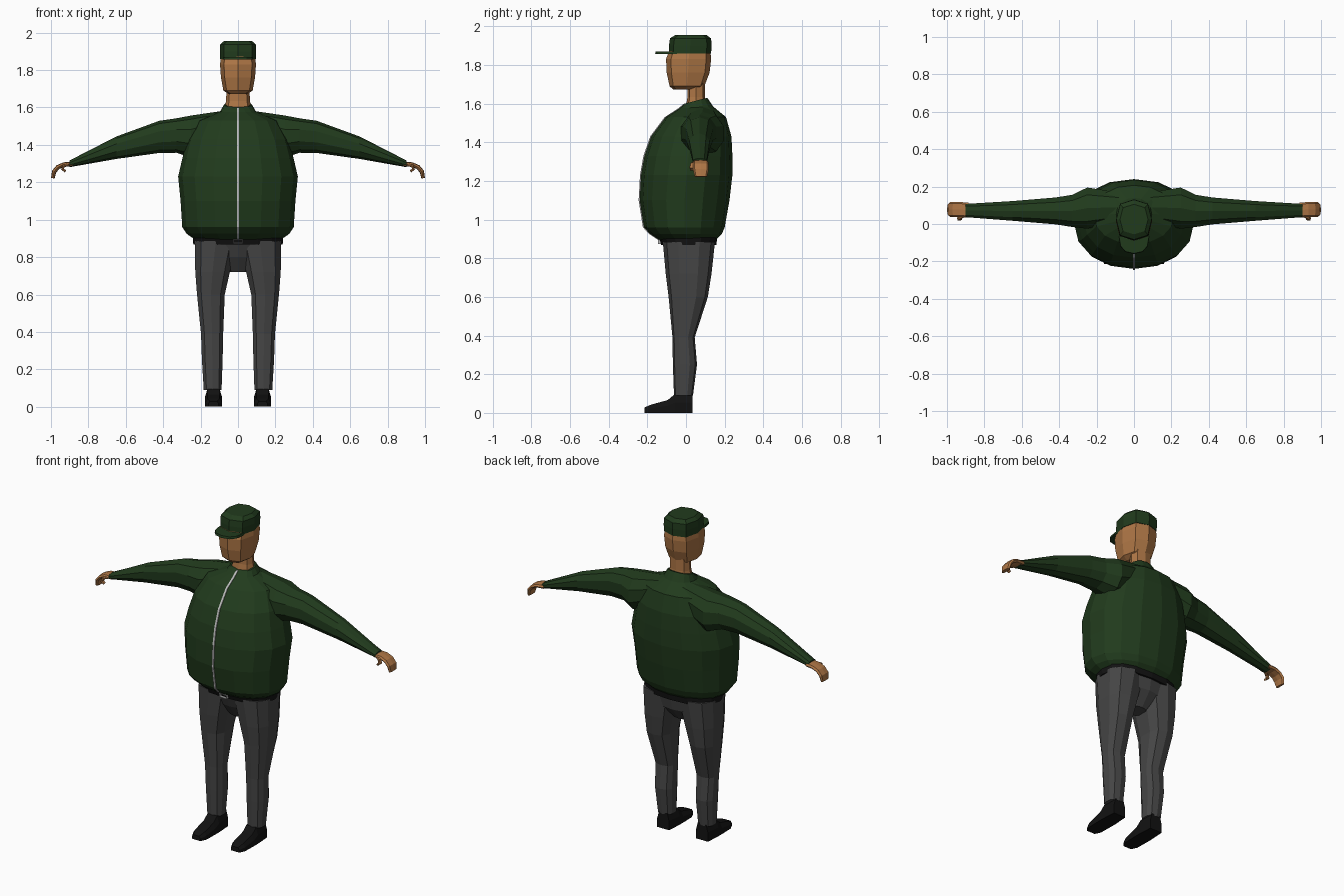
import bpy, bmesh, math
from mathutils import Vector


def material(name, rgb):
    m = bpy.data.materials.new(name)
    m.diffuse_color = (*rgb, 1)
    return m


GREEN = material("dark_green", (0.015, 0.043, 0.012))
SKIN = material("skin", (0.42, 0.18, 0.06))
CHARCOAL = material("charcoal", (0.06, 0.06, 0.06))
BLACK = material("black", (0.006, 0.006, 0.006))
METAL = material("metal", (0.5, 0.5, 0.5))


def loft(name, rings, mat, mirror=False):
    """Skin a closed, capped, flat-shaded surface through the rings."""
    bm = bmesh.new()
    rows = [[bm.verts.new(p) for p in ring] for ring in rings]
    n = len(rows[0])
    for a, b in zip(rows, rows[1:]):
        for i in range(n):
            j = (i + 1) % n
            bm.faces.new((a[i], a[j], b[j], b[i]))
    bm.faces.new(rows[0][::-1])
    bm.faces.new(rows[-1])
    bmesh.ops.recalc_face_normals(bm, faces=bm.faces)
    me = bpy.data.meshes.new(name)
    bm.to_mesh(me)
    bm.free()
    me.materials.append(mat)
    ob = bpy.data.objects.new(name, me)
    bpy.context.collection.objects.link(ob)
    if mirror:
        ob.modifiers.new("Mirror", 'MIRROR').use_mirror_merge = False
    return ob


def oval(n, power=2.0, phase=0.0):
    """Unit superellipse; the first point lies at (0, -1)."""
    pts = []
    for i in range(n):
        t = 2 * math.pi * (i + phase) / n - math.pi / 2
        c, s = math.cos(t), math.sin(t)
        pts.append((math.copysign(abs(c) ** (2 / power), c),
                    math.copysign(abs(s) ** (2 / power), s)))
    return pts


def ring_z(z, x0, x1, y0, y1, shape, tilt=0.0):
    cx, cy, rx, ry = (x0 + x1) / 2, (y0 + y1) / 2, (x1 - x0) / 2, (y1 - y0) / 2
    return [Vector((cx + u * rx, cy + v * ry, z + tilt * v)) for u, v in shape]


def ring_x(x, y, z, ry, rz, shape):
    return [Vector((x, y + u * ry, z + v * rz)) for u, v in shape]


def stack(name, rows, shape, mat):
    """Centred loft from rows of (z, half width, front y, back y[, tilt])."""
    return loft(name, [ring_z(r[0], -r[1], r[1], r[2], r[3], shape, *r[4:]) for r in rows], mat)


# Jacket body with bulging belly and tilted collar
body = [(0.895, 0.232, -0.14, 0.155), (0.925, 0.275, -0.185, 0.185),
        (0.96, 0.298, -0.218, 0.20), (1.10, 0.307, -0.24, 0.225),
        (1.23, 0.32, -0.233, 0.24), (1.33, 0.297, -0.215, 0.24),
        (1.43, 0.27, -0.18, 0.235), (1.53, 0.215, -0.105, 0.207),
        (1.58, 0.095, -0.035, 0.14, 0.005), (1.615, 0.075, -0.005, 0.11, 0.015)]
stack("jacket_body", body, oval(16, 2.15), GREEN)

# Zipper follows the front profile
zipper = []
for r in body:
    z = r[0] - (r[4] if len(r) > 4 else 0)
    zipper.append([Vector((x, r[2] + d, z)) for x, d in
                   ((-0.006, -0.005), (0.006, -0.005), (0.006, 0.008), (-0.006, 0.008))])
loft("zipper", zipper, METAL)

# Sleeves
arm = [(0.06, 0.09, 1.50, 0.08, 0.085), (0.25, 0.085, 1.445, 0.115, 0.112),
       (0.33, 0.07, 1.45, 0.09, 0.092), (0.42, 0.07, 1.443, 0.075, 0.086),
       (0.65, 0.07, 1.385, 0.055, 0.06), (0.90, 0.072, 1.299, 0.037, 0.018)]
loft("sleeve", [ring_x(*r, oval(10, 2.2)) for r in arm], GREEN, True)


def bent(name, path, half_y, half_t):
    """Flat strip swept along an (x, y, z) path curling in the xz plane."""
    pts = [Vector(p) for p in path]
    rings = []
    for i, p in enumerate(pts):
        d = pts[min(i + 1, len(pts) - 1)] - pts[max(i - 1, 0)]
        side = Vector((-d.z, 0, d.x)).normalized()
        k = 0.8 if i == len(pts) - 1 else 1
        rings.append([p + Vector((0, v * half_y * k, 0)) + side * (u * half_t * k)
                      for u, v in oval(8, 3)])
    loft(name, rings, SKIN, True)


# Curled hands and thumbs
bent("hand", [(0.885, 0.075, 1.298), (0.93, 0.077, 1.295), (0.963, 0.077, 1.281),
              (0.983, 0.077, 1.257), (0.99, 0.077, 1.222)], 0.04, 0.012)
bent("thumb", [(0.905, 0.05, 1.295), (0.932, 0.034, 1.288),
               (0.938, 0.03, 1.27), (0.922, 0.03, 1.258)], 0.012, 0.008)

# Trousers: hips and mirrored legs
stack("trouser_hips", [(0.885, 0.21, -0.12, 0.15), (0.80, 0.13, -0.085, 0.135),
                       (0.72, 0.05, -0.03, 0.07)], oval(12, 2.6), CHARCOAL)
leg = [(0.885, 0.0, 0.236, -0.12, 0.15), (0.72, 0.04, 0.232, -0.105, 0.132),
       (0.60, 0.068, 0.222, -0.09, 0.113), (0.39, 0.077, 0.2, -0.07, 0.045),
       (0.25, 0.08, 0.195, -0.068, 0.057), (0.09, 0.086, 0.185, -0.062, 0.036)]
loft("trouser_leg", [ring_z(*r, oval(10, 2.6)) for r in leg], CHARCOAL, True)

# Shoes, lofted from heel to toe
shoe = [(0.033, 0.1, 0.040), (-0.06, 0.095, 0.046), (-0.095, 0.066, 0.046),
        (-0.18, 0.043, 0.044), (-0.215, 0.028, 0.028)]
loft("shoe", [[Vector((0.131 + u * w, y, h * v)) for u, v in
               ((-1, 0), (1, 0), (1, 0.55), (0.7, 1), (-0.7, 1), (-1, 0.55))]
              for y, h, w in shoe], BLACK, True)

# Belt and open buckle frame
stack("belt", [(0.868, 0.239, -0.128, 0.157), (0.91, 0.242, -0.142, 0.162)],
      oval(16, 2.4), BLACK)
for name, x0, x1, z0, z1 in (("buckle_top", -0.025, 0.025, 0.893, 0.897),
                             ("buckle_bottom", -0.025, 0.025, 0.873, 0.877),
                             ("buckle_left", -0.025, -0.021, 0.873, 0.897),
                             ("buckle_right", 0.021, 0.025, 0.873, 0.897)):
    box = [(x0, -0.146), (x1, -0.146), (x1, -0.125), (x0, -0.125)]
    loft(name, [[Vector((x, y, z)) for x, y in box] for z in (z0, z1)], METAL)

# Neck and head
stack("neck", [(1.59, 0.072, 0.0, 0.105), (1.635, 0.064, 0.008, 0.098),
               (1.72, 0.06, 0.008, 0.098)], oval(8, 2.4), SKIN)
stack("head", [(1.672, 0.05, -0.066, 0.06), (1.69, 0.078, -0.085, 0.095),
               (1.76, 0.091, -0.10, 0.122), (1.83, 0.096, -0.103, 0.13),
               (1.88, 0.09, -0.085, 0.125)], oval(8, 2.8), SKIN)

# Cap crown with band, and peak
cap = oval(8, 2.8)
stack("cap_crown", [(1.858, 0.095, -0.088, 0.13), (1.90, 0.096, -0.088, 0.132),
                    (1.937, 0.095, -0.083, 0.13), (1.955, 0.075, -0.055, 0.105)], cap, GREEN)
stack("cap_peak", [(1.856, 0.082, -0.16, 0.02), (1.869, 0.08, -0.157, 0.02)],
      oval(12, 2.4), GREEN)
